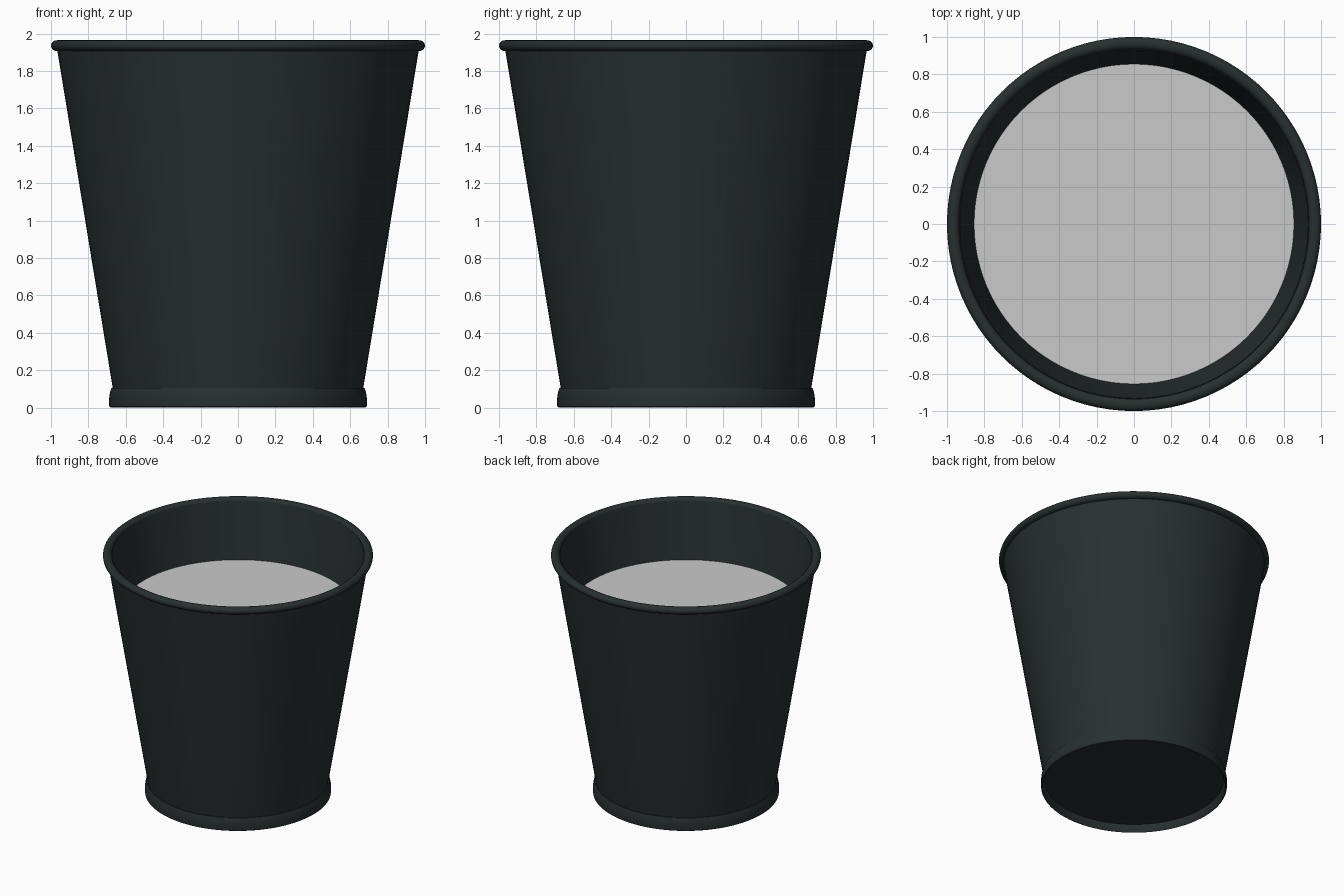
import bpy
import bmesh
from math import cos, sin, pi

cube = bpy.data.objects.get("Cube")
if cube:
    bpy.data.objects.remove(cube, do_unlink=True)

SEGMENTS = 96


def make_material(name, color):
    mat = bpy.data.materials.new(name)
    mat.use_nodes = True
    mat.diffuse_color = color
    mat.node_tree.nodes["Principled BSDF"].inputs["Base Color"].default_value = color
    return mat


def lathe(name, profile, mat, closed=False):
    """Spin a (radius, height) profile about z; radius 0 becomes a pole."""
    bm = bmesh.new()
    verts = [bm.verts.new((r, 0, z)) for r, z in profile]
    pairs = list(zip(verts, verts[1:]))
    if closed:
        pairs.append((verts[-1], verts[0]))
    edges = [bm.edges.new(p) for p in pairs]
    bmesh.ops.spin(bm, geom=verts + edges, cent=(0, 0, 0), axis=(0, 0, 1),
                   angle=2 * pi, steps=SEGMENTS, use_merge=False)
    bmesh.ops.remove_doubles(bm, verts=bm.verts, dist=0.0001)
    bmesh.ops.recalc_face_normals(bm, faces=bm.faces)
    # A single flat sheet has no inside, so face it upwards
    if all(abs(f.normal.z) > 0.99 for f in bm.faces):
        bmesh.ops.reverse_faces(bm, faces=[f for f in bm.faces if f.normal.z < 0])
    mesh = bpy.data.meshes.new(name)
    bm.to_mesh(mesh)
    bm.free()
    mesh.materials.append(mat)
    obj = bpy.data.objects.new(name, mesh)
    bpy.context.collection.objects.link(obj)
    bpy.ops.object.select_all(action="DESELECT")
    obj.select_set(True)
    bpy.context.view_layer.objects.active = obj
    bpy.ops.object.shade_smooth_by_angle(angle=pi / 5)
    return obj


dark = make_material("dark green grey", (0.020, 0.029, 0.029, 1))
grey = make_material("light grey", (0.59, 0.59, 0.59, 1))

# Tapered cup wall with its recessed underside and inner floor
lathe("cup_wall", [(0, 0.06), (0.662, 0.06), (0.669, 0.10), (0.968, 1.92),
                   (0.932, 1.945), (0.62, 0.14), (0, 0.14)], dark)

# Rounded rim rolled over the top edge
rim = [(0.967 + 0.033 * cos(a), 1.935 + 0.029 * sin(a))
       for a in (i * 2 * pi / 16 for i in range(16))]
lathe("rim", rim, dark, closed=True)

# Flared foot ring with a softly curved shoulder
lathe("foot_ring", [(0.662, 0.06), (0.675, 0.005), (0.68, 0), (0.688, 0.005),
                    (0.69, 0.03), (0.688, 0.06), (0.683, 0.085),
                    (0.677, 0.104), (0.66, 0.104)], dark, closed=True)

# Flat liquid surface inside the cup
lathe("liquid_surface", [(0, 1.5), (0.856, 1.5)], grey)
